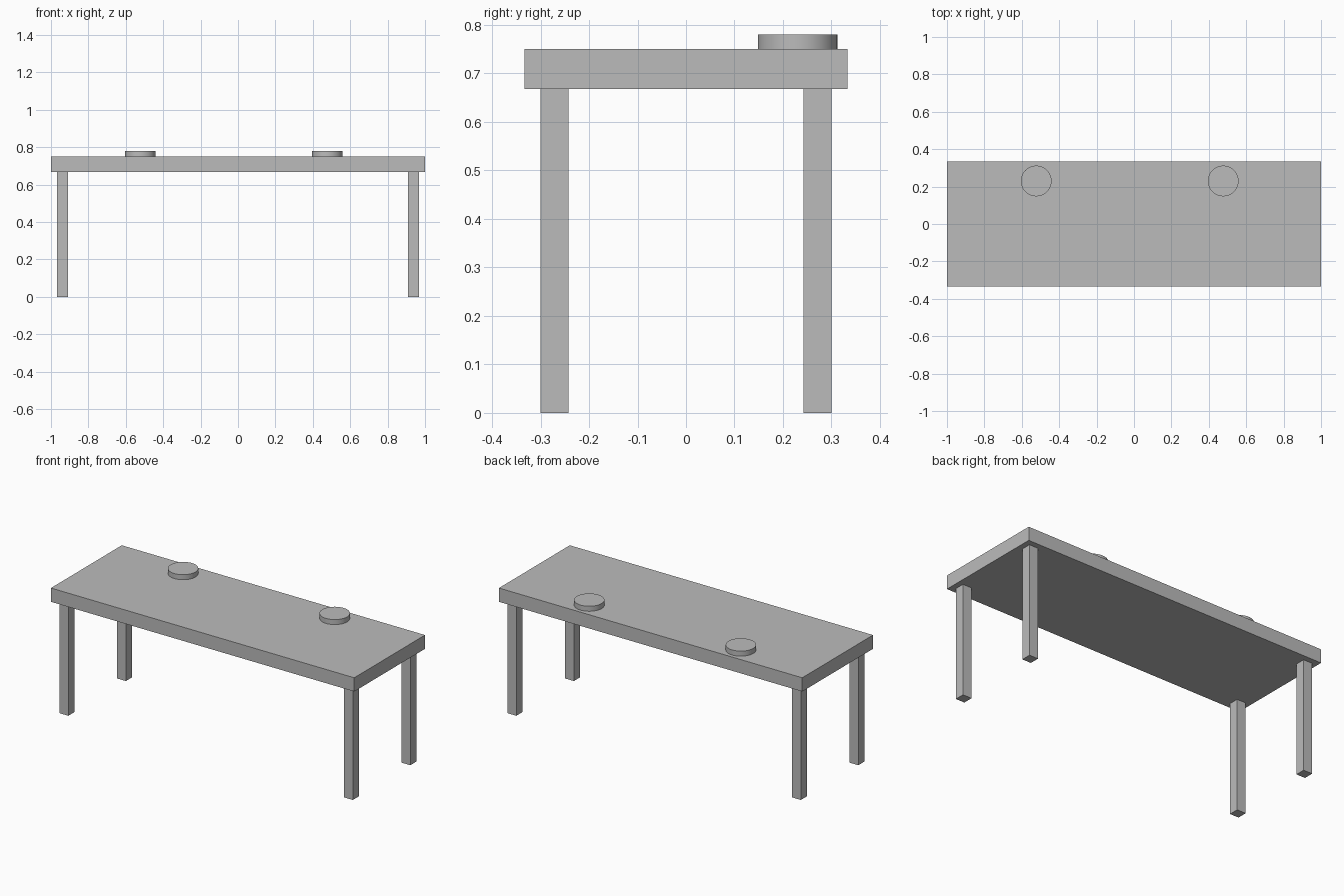
import bpy
import math

cube = bpy.data.objects.get("Cube")
if cube:
    bpy.data.objects.remove(cube, do_unlink=True)

# Single plain grey
GREY = (0.5, 0.5, 0.5, 1.0)
grey = bpy.data.materials.new("plain_grey")
grey.use_nodes = True
grey.diffuse_color = GREY
grey.node_tree.nodes["Principled BSDF"].inputs["Base Color"].default_value = GREY


def finish(name):
    obj = bpy.context.object
    obj.name = name
    obj.data.materials.append(grey)
    bpy.ops.object.transform_apply(location=False, rotation=False, scale=True)
    return obj


def box(name, centre, size):
    bpy.ops.mesh.primitive_cube_add(size=1, location=centre)
    bpy.context.object.scale = size
    return finish(name)


def disc(name, x, y, bottom, top, radius):
    bpy.ops.mesh.primitive_cylinder_add(
        vertices=64, radius=radius, depth=top - bottom,
        location=(x, y, (bottom + top) / 2))
    finish(name)
    bpy.ops.object.shade_smooth_by_angle(angle=math.radians(30))


LEG_TOP, TABLE_TOP, DISC_TOP = 0.668, 0.75, 0.78
LEG_WIDTH = 0.058

# Thick rectangular top
box("table_top", (0, 0, (LEG_TOP + TABLE_TOP) / 2),
    (2, 0.667, TABLE_TOP - LEG_TOP))

# Four square legs
for side, sx in (("left", 1), ("right", -1)):
    for end, sy in (("front", -1), ("back", 1)):
        box(f"{end}_{side}_leg", (sx * 0.938, sy * 0.271, LEG_TOP / 2),
            (LEG_WIDTH, LEG_WIDTH, LEG_TOP))

# Two round discs near the back edge
for side, x in (("left", 0.477), ("right", -0.523)):
    disc(f"{side}_disc", x, 0.23, TABLE_TOP, DISC_TOP, 0.082)
